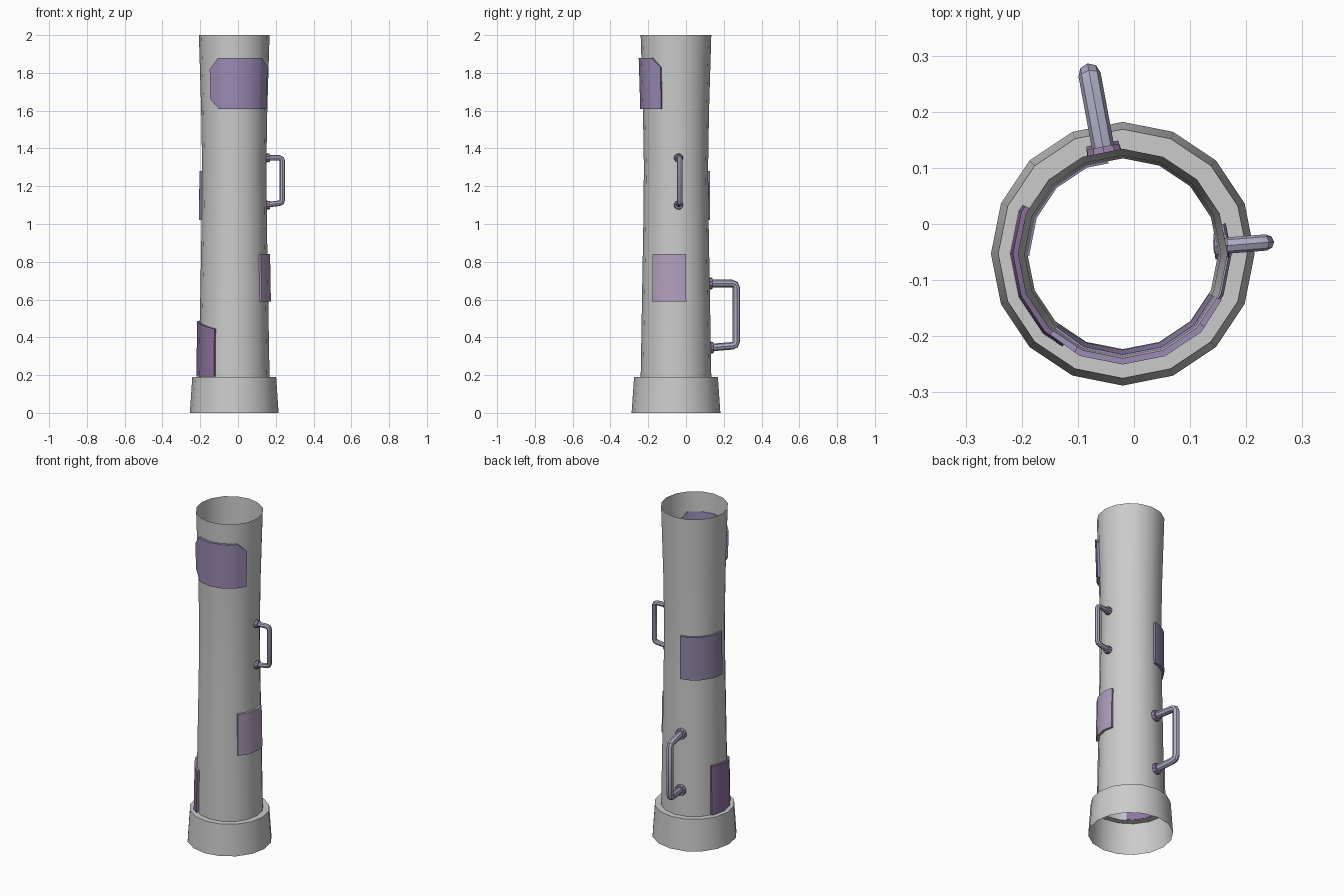
import bpy, bmesh, math
from mathutils import Vector

if "Cube" in bpy.data.objects:
    bpy.data.objects.remove(bpy.data.objects["Cube"])

CX, CY, SIDES = -0.02, -0.053, 16
STEP = 360 / SIDES
PROFILE = [(0.187, 0.19), (0.180, 0.6), (0.173, 1.0), (0.170, 1.3), (0.175, 1.6), (0.187, 2.0)]


def material(name, rgb):
    m = bpy.data.materials.new(name)
    m.diffuse_color = (*rgb, 1)
    m.use_nodes = True
    m.node_tree.nodes["Principled BSDF"].inputs["Base Color"].default_value = m.diffuse_color
    return m


def finish(name, bm, mat=None):
    bmesh.ops.recalc_face_normals(bm, faces=bm.faces)
    me = bpy.data.meshes.new(name)
    bm.to_mesh(me)
    bm.free()
    ob = bpy.data.objects.new(name, me)
    bpy.context.collection.objects.link(ob)
    if mat:
        me.materials.append(mat)
    bpy.ops.object.select_all(action='DESELECT')
    ob.select_set(True)
    bpy.context.view_layer.objects.active = ob
    bpy.ops.object.shade_smooth_by_angle(angle=math.radians(30))
    return ob


def polar(r, deg, z):
    a = math.radians(deg)
    return Vector((CX + r * math.cos(a), CY + r * math.sin(a), z))


def wall_radius(deg, z):
    """Radius of the faceted tube wall at an angle and height."""
    r = PROFILE[-1][0]
    for (r0, z0), (r1, z1) in zip(PROFILE, PROFILE[1:]):
        if z <= z1:
            r = r0 + (r1 - r0) * (z - z0) / (z1 - z0)
            break
    half = math.radians(STEP / 2)
    return r * math.cos(half) / math.cos(math.radians(deg % STEP) - half)


def lathe(name, profile):
    bm = bmesh.new()
    rings = [[bm.verts.new(polar(r, i * STEP, z)) for i in range(SIDES)] for r, z in profile]
    for a, b in zip(rings, rings[1:]):
        for i in range(SIDES):
            j = (i + 1) % SIDES
            bm.faces.new((a[i], a[j], b[j], b[i]))
    return finish(name, bm)


def panel(name, outline, rgb):
    """Curved plate on the wall; outline holds (angle, bottom z, top z) columns."""
    cols = []
    for (a0, b0, t0), (a1, b1, t1) in zip(outline, outline[1:]):
        cols.append((a0, b0, t0))
        k = math.floor(a0 / STEP) + 1
        while k * STEP < a1 - 0.5:
            f = (k * STEP - a0) / (a1 - a0)
            cols.append((k * STEP, b0 + (b1 - b0) * f, t0 + (t1 - t0) * f))
            k += 1
    cols.append(outline[-1])
    bm = bmesh.new()
    loops = [[bm.verts.new(polar(wall_radius(a, z) + off, a, z))
              for z, off in ((b, -0.004), (b, 0.014), (t, 0.014), (t, -0.004))]
             for a, b, t in cols]
    for p, q in zip(loops, loops[1:]):
        for i in range(4):
            j = (i + 1) % 4
            bm.faces.new((p[i], p[j], q[j], q[i]))
    bm.faces.new(loops[0])
    bm.faces.new(loops[-1])
    return finish(name, bm, material(name + "_paint", rgb))


def handle(name, deg, z0, z1, reach, rad, seg=8):
    """Bent bar standing off the wall, with a round flange at each end."""
    c = rad * 1.1
    r0 = wall_radius(deg, (z0 + z1) / 2) - 0.005
    path = [(r0, z0), (reach - c, z0 + 0.01), (reach - 0.3 * c, z0 + 0.01 + 0.3 * c),
            (reach, z0 + 0.01 + c), (reach, z1 - c), (reach - 0.3 * c, z1 - 0.3 * c),
            (reach - c, z1), (r0, z1)]
    a = math.radians(deg)
    out, side = Vector((math.cos(a), math.sin(a), 0)), Vector((-math.sin(a), math.cos(a), 0))
    bm = bmesh.new()
    rings = []
    for i, (r, z) in enumerate(path):
        p, q = path[max(i - 1, 0)], path[min(i + 1, len(path) - 1)]
        t = Vector((q[0] - p[0], q[1] - p[1])).normalized()
        n = out * t.y - Vector((0, 0, 1)) * t.x
        rings.append([bm.verts.new(polar(r, deg, z)
                      + (n * math.cos(k * math.tau / seg) + side * math.sin(k * math.tau / seg)) * rad)
                      for k in range(seg)])
    for p, q in zip(rings, rings[1:]):
        for i in range(seg):
            j = (i + 1) % seg
            bm.faces.new((p[i], p[j], q[j], q[i]))
    bm.faces.new(rings[0])
    bm.faces.new(rings[-1])
    finish(name, bm, steel)
    for tag, z in (("lower", z0), ("upper", z1)):
        bm = bmesh.new()
        bmesh.ops.create_cone(bm, cap_ends=True, segments=10, radius1=rad * 1.7,
                              radius2=rad * 1.5, depth=0.024)
        rot = out.to_track_quat('Z', 'Y').to_matrix().to_4x4()
        bmesh.ops.transform(bm, matrix=rot, verts=bm.verts)
        bmesh.ops.translate(bm, vec=polar(wall_radius(deg, z) + 0.007, deg, z), verts=bm.verts)
        finish(f"{name}_{tag}_flange", bm, flange_mat)


steel = material("handle_paint", (0.42, 0.42, 0.56))
flange_mat = material("flange_paint", (0.33, 0.22, 0.40))

# Open tube with a wider tapered foot
lathe("tube", [(0.235, 0), (0.222, 0.19)] + PROFILE)

# Patch panels around the wall
panel("front_top_panel", [(228, 1.66, 1.82), (244, 1.61, 1.88), (318, 1.61, 1.88),
                          (335, 1.61, 1.83)], (0.33, 0.26, 0.46))
panel("right_panel", [(-41, 0.59, 0.84), (-35, 0.59, 0.84), (16.5, 0.59, 0.84)], (0.45, 0.35, 0.52))
panel("left_low_panel", [(154, 0.193, 0.49), (180, 0.193, 0.485), (237, 0.193, 0.445)],
      (0.27, 0.17, 0.34))
panel("back_panel", [(99, 1.02, 1.28), (181, 1.02, 1.28)], (0.27, 0.23, 0.38))

# Grab handles
handle("right_handle", 4.5, 1.10, 1.35, 0.256, 0.0145)
handle("back_handle", 100.5, 0.345, 0.685, 0.325, 0.02)
